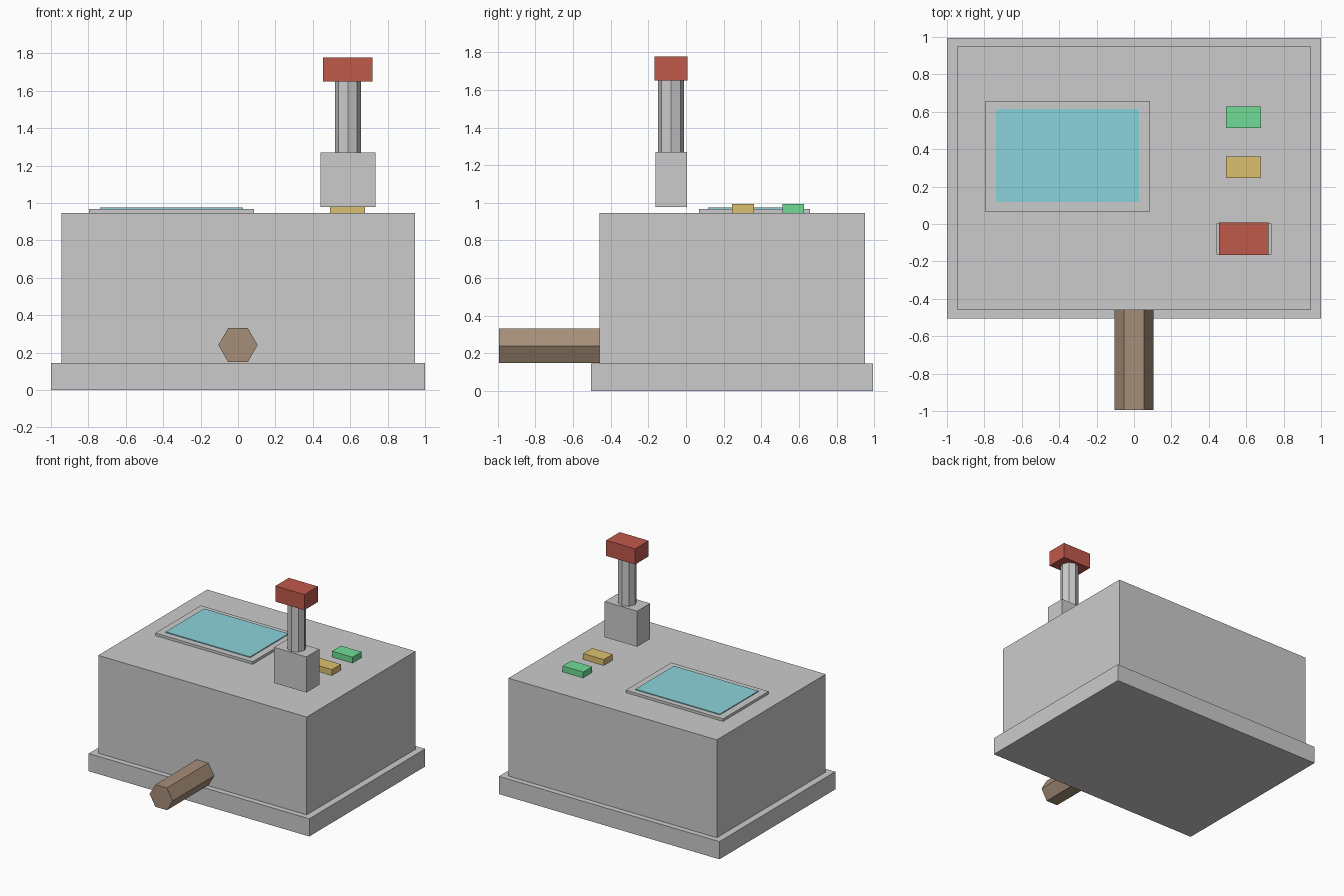
import bpy, bmesh
from math import radians
from mathutils import Matrix

if "Cube" in bpy.data.objects:
    bpy.data.objects.remove(bpy.data.objects["Cube"])


def finish(name, bm, color=None):
    mesh = bpy.data.meshes.new(name)
    bm.to_mesh(mesh)
    bm.free()
    ob = bpy.data.objects.new(name, mesh)
    bpy.context.collection.objects.link(ob)
    if color:
        mat = bpy.data.materials.new(name + "_color")
        mat.diffuse_color = (*color, 1)
        mat.use_nodes = True
        mat.node_tree.nodes["Principled BSDF"].inputs["Base Color"].default_value = mat.diffuse_color
        mesh.materials.append(mat)
    return ob


def box(name, x, y, z, color=None):
    """Box from (min, max) ranges on each axis."""
    bm = bmesh.new()
    size = [r[1] - r[0] for r in (x, y, z)]
    mid = [(r[0] + r[1]) / 2 for r in (x, y, z)]
    bmesh.ops.create_cube(bm, size=1, matrix=Matrix.Translation(mid) @ Matrix.Diagonal((*size, 1)))
    return finish(name, bm, color)


def prism(name, sides, radius, length, centre, rotation, color=None):
    bm = bmesh.new()
    bmesh.ops.create_cone(bm, cap_ends=True, segments=sides, radius1=radius, radius2=radius,
                          depth=length, matrix=Matrix.Translation(centre) @ rotation)
    return finish(name, bm, color)


# Cabinet
box("base_plinth", (-1, 1), (-0.505, 0.995), (0, 0.145))
box("cabinet_body", (-0.945, 0.945), (-0.46, 0.95), (0.003, 0.947))

# Hexagonal rod sticking out of the front, flats at top and bottom
prism("front_rod", 6, 0.105, 0.575, (0, -0.7075, 0.24),
      Matrix.Rotation(radians(90), 4, 'X') @ Matrix.Rotation(radians(30), 4, 'Z'),
      (0.38, 0.27, 0.19))

# Display
box("screen_frame", (-0.797, 0.085), (0.068, 0.658), (0.94, 0.968))
box("screen", (-0.738, 0.028), (0.117, 0.615), (0.95, 0.975), (0.26, 0.65, 0.71))

# Buttons
for name, y, color in (("green_button", 0.57, (0.16, 0.72, 0.30)),
                       ("yellow_button", 0.303, (0.72, 0.53, 0.16))):
    box(name, (0.493, 0.68), (y - 0.058, y + 0.058), (0.94, 0.995), color)

# Lever: housing hovers just above the cabinet, octagonal shaft, red grip
box("lever_housing", (0.44, 0.735), (-0.163, 0.004), (0.978, 1.27))
prism("lever_shaft", 8, 0.07, 0.42, (0.588, -0.08, 1.46), Matrix.Identity(4))
box("lever_grip", (0.455, 0.718), (-0.167, 0.008), (1.65, 1.778), (0.53, 0.10, 0.07))
